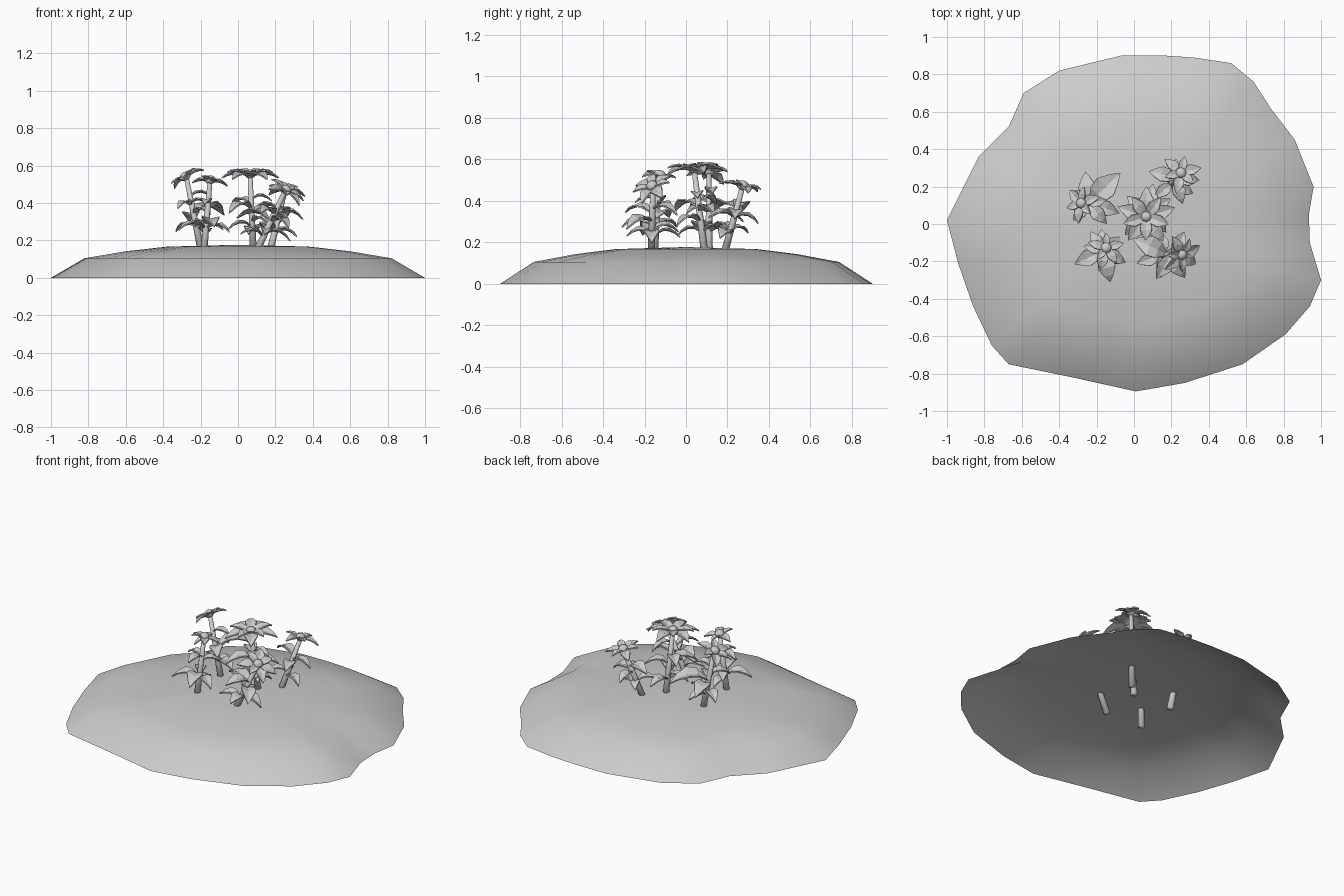
import bpy, bmesh, math
from mathutils import Vector, Matrix

cube = bpy.data.objects.get("Cube")
if cube:
    bpy.data.objects.remove(cube)

grey = bpy.data.materials.new("plain grey")
grey.use_nodes = True
grey.diffuse_color = (0.6, 0.6, 0.6, 1)
grey.node_tree.nodes["Principled BSDF"].inputs["Base Color"].default_value = (0.6, 0.6, 0.6, 1)


def finish(bm, name, smooth):
    """Turn a bmesh into a named grey object."""
    bmesh.ops.recalc_face_normals(bm, faces=bm.faces)
    mesh = bpy.data.meshes.new(name)
    bm.to_mesh(mesh)
    bm.free()
    mesh.materials.append(grey)
    for p in mesh.polygons:
        p.use_smooth = smooth
    obj = bpy.data.objects.new(name, mesh)
    bpy.context.collection.objects.link(obj)
    return obj


# Ground mound: open shell of scaled rings with an irregular rim
rim = [(-1, .02), (-.83, .36), (-.67, .52), (-.59, .7), (-.4, .82), (-.07, .9),
       (.17, .9), (.32, .89), (.52, .86), (.64, .76), (.73, .62), (.86, .45),
       (.96, .2), (.935, .05), (.94, -.1), (1, -.3), (.94, -.44), (.81, -.59),
       (.58, -.75), (.27, -.85), (.01, -.895), (-.33, -.82), (-.67, -.75),
       (-.76, -.65), (-.86, -.44), (-.94, -.21)]
bm = bmesh.new()
rings = []
for scale, z in ((1, 0.0), (.82, .105), (.6, .142), (.38, .167)):
    rings.append([bm.verts.new((x * scale, y * scale, z)) for x, y in rim])
n = len(rim)
for lower, upper in zip(rings, rings[1:]):
    for i in range(n):
        j = (i + 1) % n
        bm.faces.new((lower[i], lower[j], upper[j], upper[i]))
peak = bm.verts.new((0, 0, .177))
for i in range(n):
    bm.faces.new((rings[-1][i], rings[-1][(i + 1) % n], peak))
finish(bm, "ground_mound", True)


def frame(origin, up, angle):
    """Matrix at origin with z along up, turned by angle about it."""
    turn = Vector((0, 0, 1)).rotation_difference(up).to_matrix().to_4x4()
    return Matrix.Translation(origin) @ turn @ Matrix.Rotation(angle, 4, 'Z')


def add_blade(bm, matrix, length, width, rise, droop):
    """Pointed leaf along local x, folded on its midrib."""
    rows = []
    for t, w in ((0, .12), (.3, .85), (.55, 1), (.8, .55)):
        z = length * (rise * t - droop * t * t)
        half = width * w / 2
        rows.append([bm.verts.new(matrix @ Vector((length * t, s * half, z + abs(s) * half * .3)))
                     for s in (-1, 0, 1)])
    tip = bm.verts.new(matrix @ Vector((length, 0, length * (rise - droop))))
    for a, b in zip(rows, rows[1:]):
        for k in (0, 1):
            bm.faces.new((a[k], b[k], b[k + 1], a[k + 1]))
    for k in (0, 1):
        bm.faces.new((rows[-1][k], tip, rows[-1][k + 1]))


def add_thickness(obj):
    mod = obj.modifiers.new("thickness", 'SOLIDIFY')
    mod.thickness = .007
    mod.offset = 0


def plant(label, base, top, head_tilt, petals, petal_length, leaves):
    base, top = Vector(base), Vector(top)
    axis = top - base
    up = axis.normalized()

    # Tapered stem, rooted through the mound
    bm = bmesh.new()
    bmesh.ops.create_cone(bm, cap_ends=True, segments=7, radius1=.021, radius2=.013,
                          depth=axis.length, matrix=frame((base + top) / 2, up, 0))
    finish(bm, label + "_stem", True)
    bpy.context.view_layer.objects.active = bpy.data.objects[label + "_stem"]

    # Leaves: tip direction in degrees, height along the stem, length
    bm = bmesh.new()
    for angle, height, length in leaves:
        flat = frame(base + axis * height, (up + Vector((0, 0, 1))).normalized(),
                     math.radians(angle))
        add_blade(bm, flat, length, length * .55, .75, .85)
    add_thickness(finish(bm, label + "_leaves", False))

    # Flower head: a ring of petals around a round centre
    facing = Vector(head_tilt).normalized()
    bm = bmesh.new()
    for i in range(petals):
        long = petal_length * (1 if i % 2 == 0 else .8)
        add_blade(bm, frame(top, facing, i * math.tau / petals + .3),
                  long, long * .5, .45 if i % 2 == 0 else .7, .5)
    add_thickness(finish(bm, label + "_petals", False))
    bm = bmesh.new()
    bmesh.ops.create_uvsphere(bm, u_segments=8, v_segments=6, radius=.03,
                              matrix=frame(top + facing * .015, facing, 0) @ Matrix.Scale(.8, 4, (0, 0, 1)))
    finish(bm, label + "_flower_centre", True)


plant("left_back_plant", (-.18, .11, .06), (-.275, .11, .53), (-.6, .1, 1), 6, .11,
      [(45, .6, .23), (100, .55, .17), (-50, .6, .14), (-130, .7, .12),
       (10, .8, .11), (-20, .42, .15), (150, .45, .13), (70, .4, .12)])
plant("left_front_plant", (-.19, -.16, .06), (-.15, -.13, .51), (.1, .2, 1), 5, .1,
      [(205, .45, .16), (-75, .5, .17), (-25, .45, .14), (120, .5, .12),
       (40, .7, .11), (170, .75, .11), (-100, .75, .11), (90, .4, .12)])
plant("centre_plant", (.085, .1, .06), (.065, .04, .54), (0, -.05, 1), 10, .16,
      [(225, .65, .17), (30, .6, .14), (140, .7, .14), (-50, .5, .15),
       (80, .4, .14), (190, .45, .13), (0, .75, .11), (-100, .4, .12)])
plant("right_front_plant", (.06, -.17, .06), (.25, -.16, .46), (.6, -.4, 1), 7, .12,
      [(155, .6, .2), (-120, .7, .15), (-50, .6, .16), (60, .75, .14),
       (100, .5, .13), (0, .45, .14), (-90, .45, .12), (200, .4, .13)])
plant("right_back_plant", (.15, .16, .06), (.25, .27, .46), (.1, .25, 1), 6, .115,
      [(165, .75, .15), (-70, .65, .13), (0, .7, .13), (85, .65, .12),
       (220, .5, .12), (-20, .45, .13), (120, .5, .1)])
